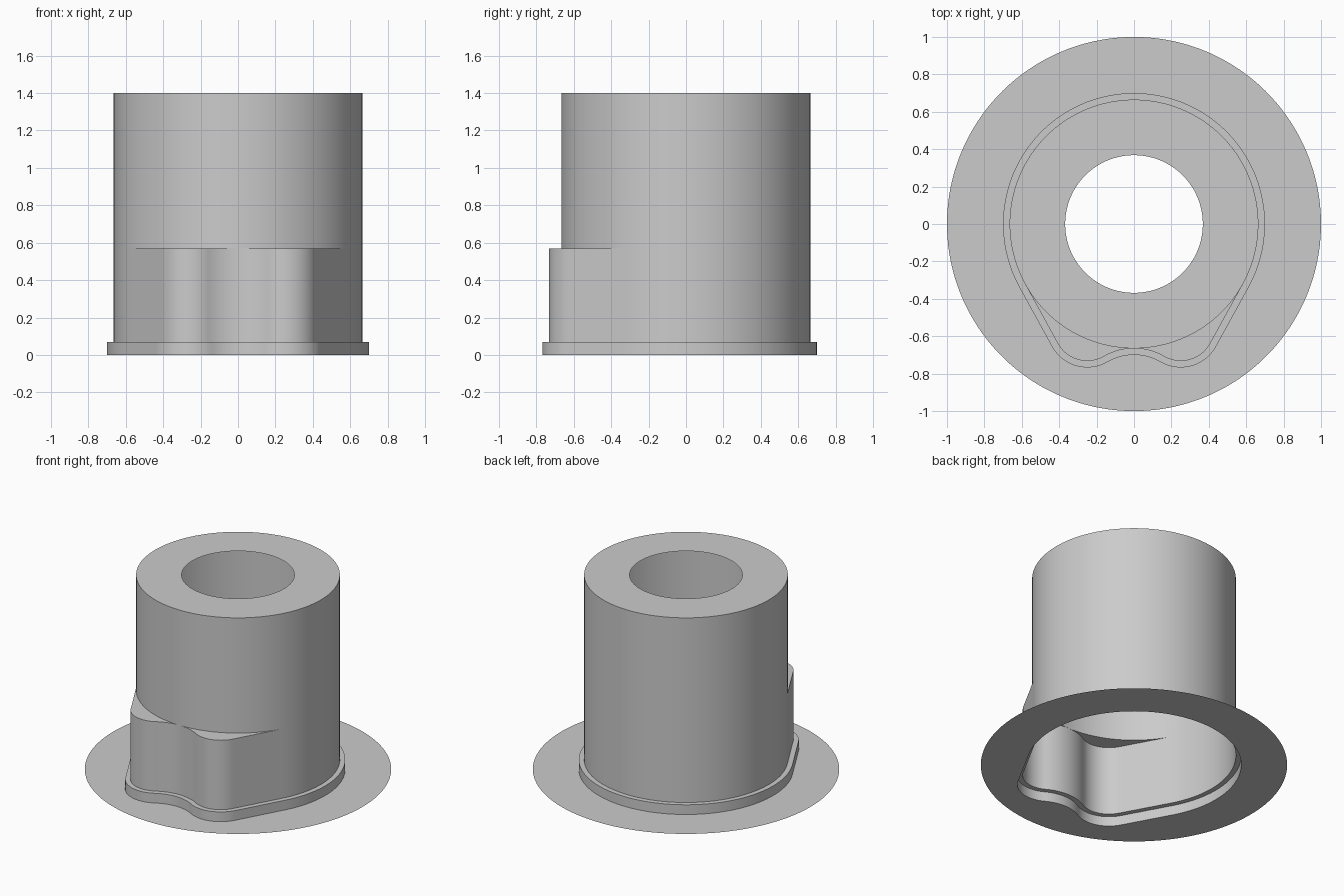
import bpy, bmesh
from math import acos, atan2, cos, hypot, pi, sin
from mathutils import Vector

cube = bpy.data.objects.get("Cube")
if cube:
    bpy.data.objects.remove(cube)

RADIUS, HOLE, FLANGE = 0.665, 0.368, 1.0      # wall, top opening, base disc
LOBE_X, LOBE_Y, LOBE_R = 0.25, -0.552, 0.18   # two rounded front lobes
LIP = 0.035                                   # lip stands out from the wall
LIP_TOP, SHOULDER, TOP = 0.07, 0.57, 1.4

grey = bpy.data.materials.new("light grey plastic")
grey.use_nodes = True
colour = (0.6, 0.6, 0.6, 1)
grey.diffuse_color = colour
grey.node_tree.nodes["Principled BSDF"].inputs["Base Color"].default_value = colour


def direction(angle):
    return Vector((cos(angle), sin(angle)))


def arc(centre, radius, start, end, steps, sign=1):
    """Points of an arc, each with its outward normal."""
    out = []
    for i in range(steps + 1):
        d = direction(start + (end - start) * i / steps)
        out.append((centre + d * radius, d * sign))
    return out


def lobed_outline():
    """Round outline with tangent flanks, two front lobes and a dip between."""
    lobe = Vector((LOBE_X, LOBE_Y))
    flank = atan2(LOBE_Y, LOBE_X) + acos((RADIUS - LOBE_R) / lobe.length)
    gap = -RADIUS - LOBE_Y
    dip_r = (LOBE_X ** 2 + gap ** 2 - LOBE_R ** 2) / (2 * (LOBE_R + gap))
    dip = Vector((0, -RADIUS - dip_r))
    join = atan2(dip.y - lobe.y, dip.x - lobe.x)
    # right half of the front, from the middle of the dip round to the flank
    half = arc(dip, dip_r, pi / 2, join + pi, 12, -1)
    half += arc(lobe, LOBE_R, join, flank, 24)[1:]
    n = direction(flank)
    a, b = lobe + n * LOBE_R, n * RADIUS
    half += [(a.lerp(b, i / 14), n) for i in range(1, 15)]
    back = arc(Vector((0, 0)), RADIUS, flank, pi - flank, 96)[1:-1]
    mirrored = [(Vector((-p.x, p.y)), Vector((-m.x, m.y))) for p, m in half[:0:-1]]
    return half + back + mirrored


outline = lobed_outline()
wall = [p for p, n in outline]
lip = [p + n * LIP for p, n in outline]


def circle(radius):
    return [p.normalized() * radius for p in wall]


def loft(name, rings):
    """Thin shell through a series of (outline, height) rings."""
    bm = bmesh.new()
    loops = [[bm.verts.new((p.x, p.y, z)) for p in pts] for pts, z in rings]
    for low, high in zip(loops, loops[1:]):
        for i in range(len(low)):
            j = (i + 1) % len(low)
            bm.faces.new((low[i], low[j], high[j], high[i]))
    bmesh.ops.remove_doubles(bm, verts=bm.verts, dist=0.0002)
    mesh = bpy.data.meshes.new(name)
    bm.to_mesh(mesh)
    bm.free()
    mesh.materials.append(grey)
    obj = bpy.data.objects.new(name, mesh)
    bpy.context.collection.objects.link(obj)
    bpy.ops.object.select_all(action="DESELECT")
    obj.select_set(True)
    bpy.context.view_layer.objects.active = obj
    bpy.ops.object.shade_smooth_by_angle(angle=pi / 6)
    return obj


# Flat base disc rising into the stepped lip
loft("base_flange", [(circle(FLANGE), 0), (lip, 0), (lip, LIP_TOP), (wall, LIP_TOP)])

# Lobed lower wall, shoulder ledges, round upper wall and open top
loft("body_shell", [(wall, LIP_TOP), (wall, SHOULDER), (circle(RADIUS), SHOULDER),
                    (circle(RADIUS), TOP), (circle(HOLE), TOP)])
